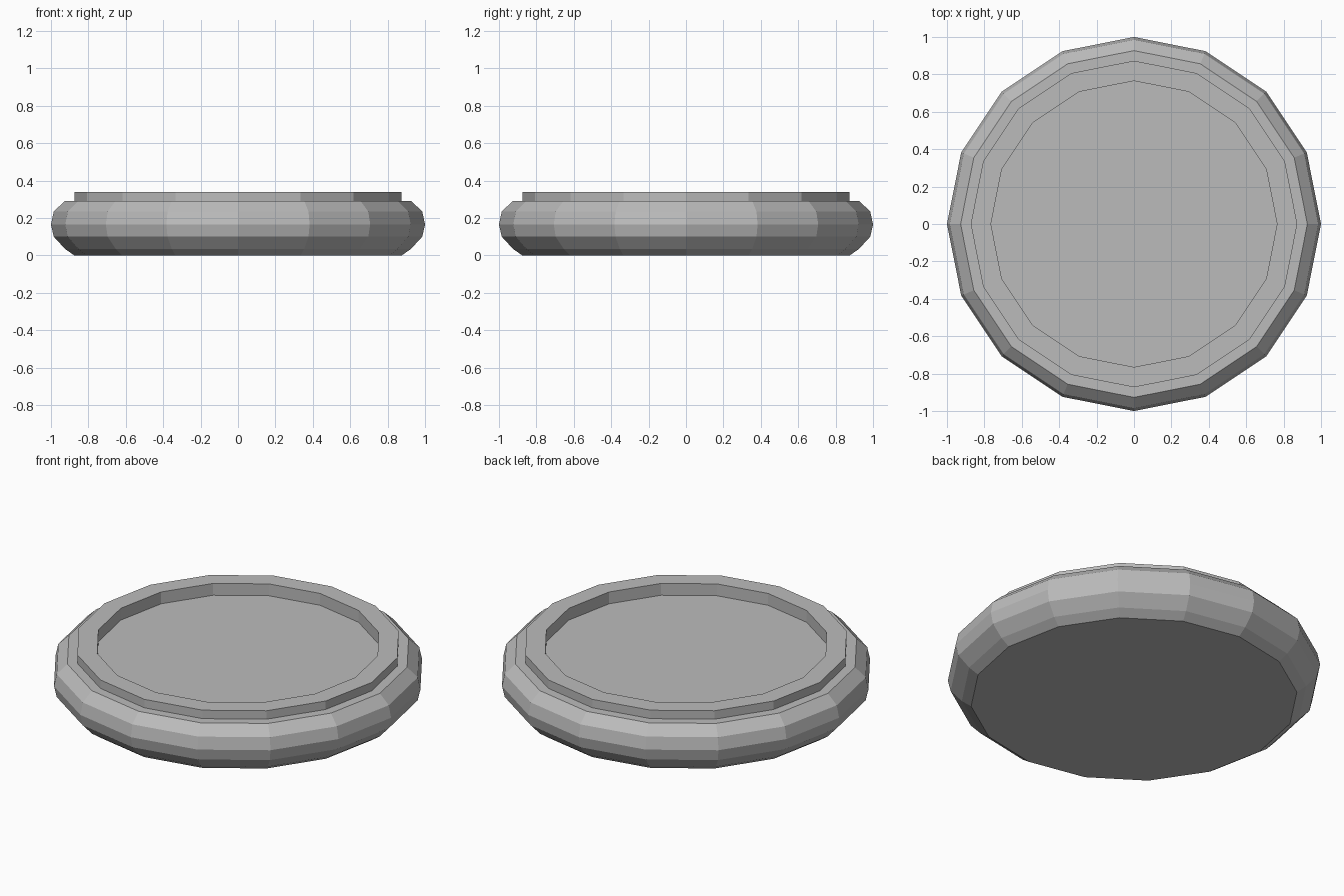
import bpy, bmesh, math

if "Cube" in bpy.data.objects:
    bpy.data.objects.remove(bpy.data.objects["Cube"])

SIDES = 16

# single flat grey
grey = bpy.data.materials.new("grey")
grey.diffuse_color = (0.5, 0.5, 0.5, 1)
grey.use_nodes = True
grey.node_tree.nodes["Principled BSDF"].inputs["Base Color"].default_value = grey.diffuse_color


def lathe(name, profile, material):
    """Revolve a (radius, height) profile about z and cap both ends."""
    bm = bmesh.new()
    rings = []
    for r, z in profile:
        rings.append([bm.verts.new((r * math.cos(2 * math.pi * i / SIDES),
                                    r * math.sin(2 * math.pi * i / SIDES), z))
                      for i in range(SIDES)])
    for a, b in zip(rings, rings[1:]):
        for i in range(SIDES):
            j = (i + 1) % SIDES
            bm.faces.new((a[i], a[j], b[j], b[i]))
    bm.faces.new(rings[0][::-1])
    bm.faces.new(rings[-1])
    mesh = bpy.data.meshes.new(name)
    bm.to_mesh(mesh)
    bm.free()
    mesh.materials.append(material)
    obj = bpy.data.objects.new(name, mesh)
    bpy.context.collection.objects.link(obj)
    return obj


# round base with bulging side, raised rim and sunken floor
lathe("dish", [
    (0.875, 0.0), (0.925, 0.035), (0.985, 0.10), (1.0, 0.165),
    (0.985, 0.235), (0.927, 0.29),      # bulging side
    (0.873, 0.29), (0.873, 0.34),       # step up to the rim
    (0.765, 0.34), (0.765, 0.27),       # rim top and inner wall
], grey)
